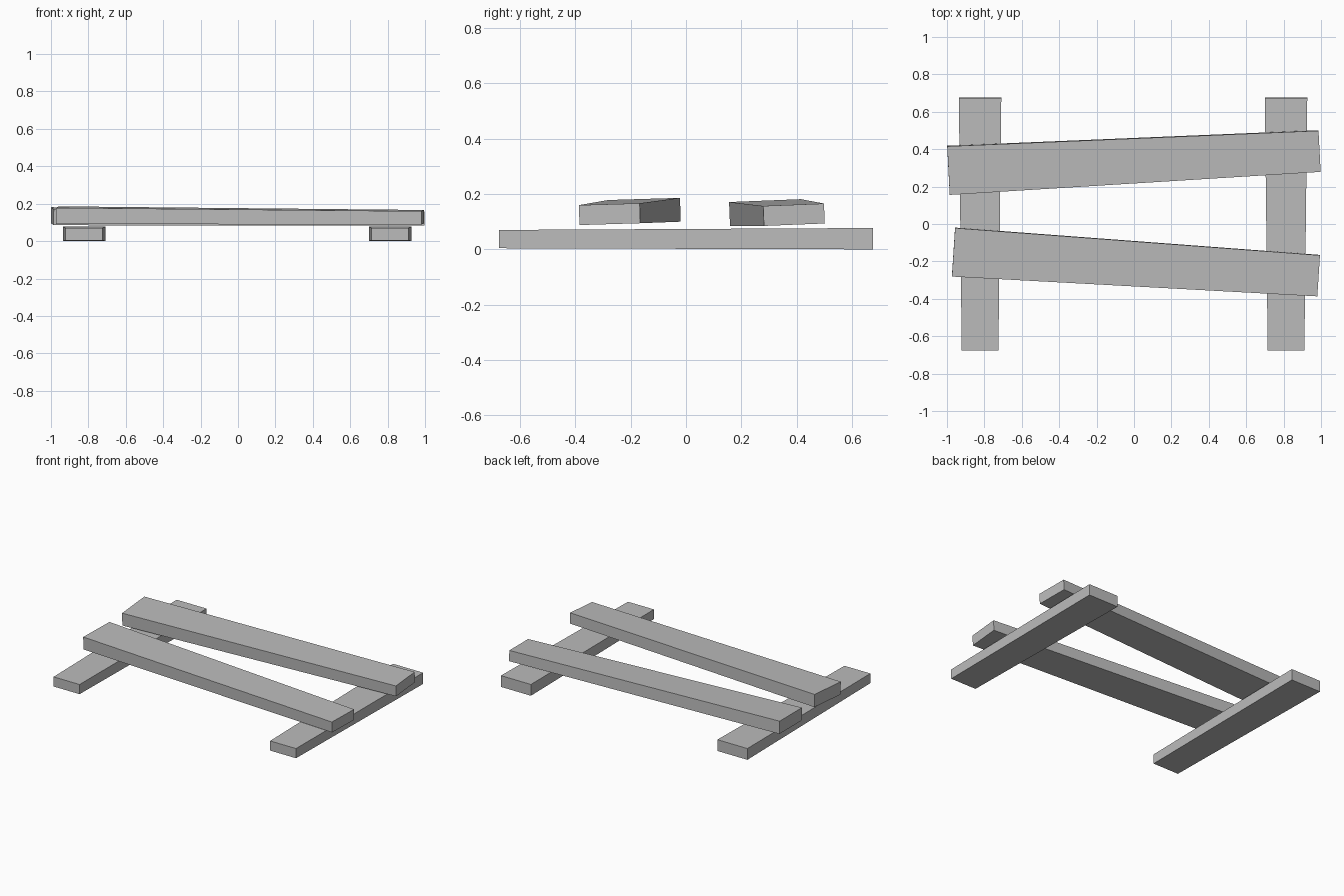
import bpy
import bmesh
import math
from mathutils import Vector

cube = bpy.data.objects.get("Cube")
if cube:
    bpy.data.objects.remove(cube, do_unlink=True)

# Plain grey material shared by every board
GREY = (0.5, 0.5, 0.5, 1.0)
grey = bpy.data.materials.new("plain_grey")
grey.use_nodes = True
grey.diffuse_color = GREY
grey.node_tree.nodes["Principled BSDF"].inputs["Base Color"].default_value = GREY


def board(name, start, end, start_size, end_size, roll=0.0):
    """Tapered board between two end centres; sizes are (width, thickness)."""
    start, end = Vector(start), Vector(end)
    axis = (end - start).normalized()
    side = Vector((-axis.y, axis.x, 0)).normalized()
    up = axis.cross(side)
    across = side * math.cos(roll) + up * math.sin(roll)
    rise = up * math.cos(roll) - side * math.sin(roll)

    bm = bmesh.new()
    bmesh.ops.create_cube(bm, size=1)
    for v in bm.verts:
        centre, size = (start, start_size) if v.co.x < 0 else (end, end_size)
        v.co = centre + across * size[0] * v.co.y + rise * size[1] * v.co.z
    bmesh.ops.recalc_face_normals(bm, faces=bm.faces)
    mesh = bpy.data.meshes.new(name)
    bm.to_mesh(mesh)
    bm.free()
    mesh.materials.append(grey)
    obj = bpy.data.objects.new(name, mesh)
    bpy.context.collection.objects.link(obj)
    return obj


# Two rails lying on the ground, wider at the back
for name, x in (("right_rail", -0.823), ("left_rail", 0.813)):
    board(name, (x, -0.675, 0.037), (x, 0.675, 0.0385),
          (0.196, 0.066), (0.227, 0.077))

# Two crooked slats across the rails, tapering to the model's left
board("front_slat", (-0.965, -0.15, 0.139), (0.987, -0.276, 0.127),
      (0.26, 0.086), (0.22, 0.072), roll=0.03)
board("back_slat", (-0.992, 0.287, 0.133), (0.992, 0.39, 0.125),
      (0.26, 0.086), (0.22, 0.072), roll=0.04)
